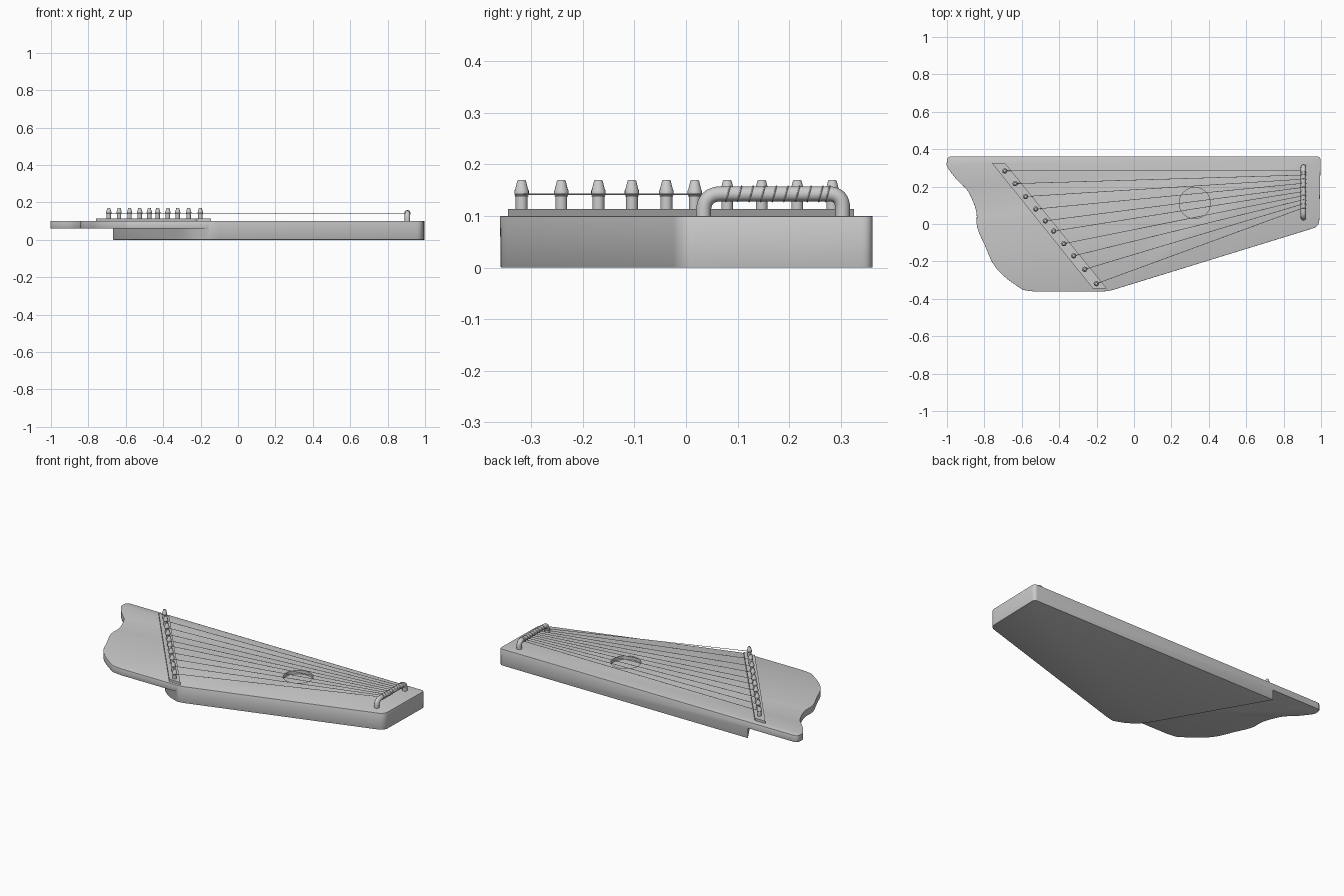
import bpy, bmesh, math
from mathutils import Vector

if "Cube" in bpy.data.objects:
    bpy.data.objects.remove(bpy.data.objects["Cube"])


def smooth(ob, angle=35):
    bpy.ops.object.select_all(action='DESELECT')
    ob.select_set(True)
    bpy.context.view_layer.objects.active = ob
    bpy.ops.object.shade_smooth_by_angle(angle=math.radians(angle))


def finish(bm, name):
    bmesh.ops.recalc_face_normals(bm, faces=bm.faces)
    me = bpy.data.meshes.new(name)
    bm.to_mesh(me)
    bm.free()
    ob = bpy.data.objects.new(name, me)
    bpy.context.collection.objects.link(ob)
    return ob


def prism(name, pts, z0, z1):
    bm = bmesh.new()
    f = bm.faces.new([bm.verts.new((x, y, z0)) for x, y in pts])
    ext = bmesh.ops.extrude_face_region(bm, geom=[f])
    verts = [g for g in ext['geom'] if isinstance(g, bmesh.types.BMVert)]
    bmesh.ops.translate(bm, verts=verts, vec=(0, 0, z1 - z0))
    return finish(bm, name)


def spline(pts, n=4):
    out = []
    for i in range(len(pts) - 1):
        p0, p1 = Vector(pts[max(i - 1, 0)]), Vector(pts[i])
        p2, p3 = Vector(pts[i + 1]), Vector(pts[min(i + 2, len(pts) - 1)])
        for k in range(n):
            t = k / n
            out.append(tuple(0.5 * (2 * p1 + (p2 - p0) * t + (2 * p0 - 5 * p1 + 4 * p2 - p3) * t * t
                                    + (3 * p1 - p0 - 3 * p2 + p3) * t ** 3)))
    return out + [tuple(pts[-1])]


def corner(prev, c, nxt, r, n=5):
    # rounded corner as a quadratic curve
    c = Vector(c)
    a = c + (Vector(prev) - c).normalized() * r
    b = c + (Vector(nxt) - c).normalized() * r
    return [tuple(a * (1 - t) ** 2 + c * 2 * t * (1 - t) + b * t * t)
            for t in (i / n for i in range(n + 1))]


def tube(name, splines, radius, res=3, cyclic=False):
    cu = bpy.data.curves.new(name, 'CURVE')
    cu.dimensions = '3D'
    cu.bevel_depth = radius
    cu.bevel_resolution = res
    cu.use_fill_caps = True
    for pts in splines:
        s = cu.splines.new('POLY')
        s.points.add(len(pts) - 1)
        for p, co in zip(s.points, pts):
            p.co = (*co, 1)
        s.use_cyclic_u = cyclic
    tmp = bpy.data.objects.new(name, cu)
    bpy.context.collection.objects.link(tmp)
    bpy.ops.object.select_all(action='DESELECT')
    tmp.select_set(True)
    bpy.context.view_layer.objects.active = tmp
    bpy.ops.object.convert(target='MESH')
    ob = bpy.context.view_layer.objects.active
    smooth(ob, 50)
    return ob


# Soundboard outline with the wavy blade end on the left
TOP = 0.10
wave = spline([(-1.0, 0.335), (-0.998, 0.305), (-0.95, 0.24), (-0.895, 0.185), (-0.865, 0.13),
               (-0.842, 0.06), (-0.838, -0.02), (-0.795, -0.12), (-0.755, -0.21), (-0.70, -0.275),
               (-0.61, -0.342), (-0.585, -0.354), (-0.53, -0.361)])
fl, fr, br, bl = (-0.14, -0.361), (0.99, -0.013), (0.998, 0.362), (-1.0, 0.362)
outline = (wave + corner(wave[-1], fl, fr, 0.04) + corner(fl, fr, br, 0.035)
           + corner(fr, br, bl, 0.022) + corner(br, bl, wave[0], 0.025))
body = prism("kantele_body", outline, 0.0, TOP)

# Cutters: space under the blade, and the sound hole
under = [(-0.668, 0.6), (-0.668, 0.362)] + spline(
    [(-0.33, -0.225), (-0.285, -0.288), (-0.23, -0.33), (-0.18, -0.352), (-0.12, -0.37)]) \
    + [(-0.12, -0.6), (-1.3, -0.6), (-1.3, 0.6)]
under_cut = prism("under_blade_cutter", under, -0.1, 0.06)
hole = [(0.325 + 0.083 * math.cos(i * math.tau / 48), 0.112 + 0.083 * math.sin(i * math.tau / 48))
        for i in range(48)]
hole_cut = prism("sound_hole_cutter", hole, TOP - 0.022, 0.2)


def cut(cutter):
    m = body.modifiers.new("cut_" + cutter.name, 'BOOLEAN')
    m.operation = 'DIFFERENCE'
    m.solver = 'EXACT'
    m.object = cutter


cut(under_cut)
bev = body.modifiers.new("soft_edges", 'BEVEL')
bev.width = 0.005
bev.segments = 2
bev.limit_method = 'ANGLE'
bev.angle_limit = math.radians(50)
cut(hole_cut)
mesh = bpy.data.meshes.new_from_object(body.evaluated_get(bpy.context.evaluated_depsgraph_get()))
body.modifiers.clear()
body.data = mesh
for c in (under_cut, hole_cut):
    bpy.data.objects.remove(c)
smooth(body)

# Slanted strip that holds the tuning pegs
prism("peg_strip", [(-0.76, 0.326), (-0.69, 0.326), (-0.145, -0.345), (-0.22, -0.345)], TOP - 0.004, 0.114)

# Tuning pegs, lathed
peg_y = [0.284, 0.216, 0.147, 0.080, 0.017, -0.038, -0.105, -0.170, -0.242, -0.319]
pegs = [(-0.691 + (0.284 - y) * 0.812, y) for y in peg_y]
peg_profile = [(0.0115, 0.110), (0.0115, 0.140), (0.0140, 0.143), (0.0140, 0.149),
               (0.0125, 0.152), (0.0085, 0.168), (0.007, 0.170)]
for i, (px, py) in enumerate(pegs):
    bm = bmesh.new()
    n = 16
    rings = [[bm.verts.new((px + r * math.cos(k * math.tau / n), py + r * math.sin(k * math.tau / n), z))
              for k in range(n)] for r, z in peg_profile]
    for a, b in zip(rings, rings[1:]):
        for k in range(n):
            bm.faces.new((a[k], a[(k + 1) % n], b[(k + 1) % n], b[k]))
    bm.faces.new(rings[0])
    bm.faces.new(rings[-1])
    smooth(finish(bm, f"tuning_peg_{i + 1}"))

# Arched string bar at the narrow end
BX, BZ, BR = 0.906, 0.143, 0.0145
bar = [(0.034, 0.095)] + corner((0.034, 0.095), (0.034, BZ), (0.3, BZ), 0.035, 8) \
    + corner((0.034, BZ), (0.304, BZ), (0.304, 0.095), 0.028, 8) + [(0.304, 0.095)]
tube("string_bar", [[(BX, y, z) for y, z in bar]], BR, 4)

# Strings from the pegs to the bar, each with a slanted loop round the bar
ends = [0.284 - i * 0.0225 for i in range(10)]
SZ = 0.142
tube("strings", [[(px, py, SZ), (BX - BR, ey, SZ)] for (px, py), ey in zip(pegs, ends)], 0.0014, 1)
loops = []
for ey in ends:
    ey = min(ey, 0.275)
    loops.append([(BX - (BR + 0.0006) * math.cos(a), ey + 0.004 * math.sin(a), BZ + (BR + 0.0006) * math.sin(a))
                  for a in (k * math.tau / 20 for k in range(20))])
tube("string_loops", loops, 0.0014, 1, True)

# String turns round the pegs
turns = [[(px + 0.0122 * math.cos(a), py + 0.0122 * math.sin(a), SZ - 0.003)
          for a in (k * math.tau / 16 for k in range(16))] for px, py in pegs]
tube("peg_turns", turns, 0.0014, 1, True)
